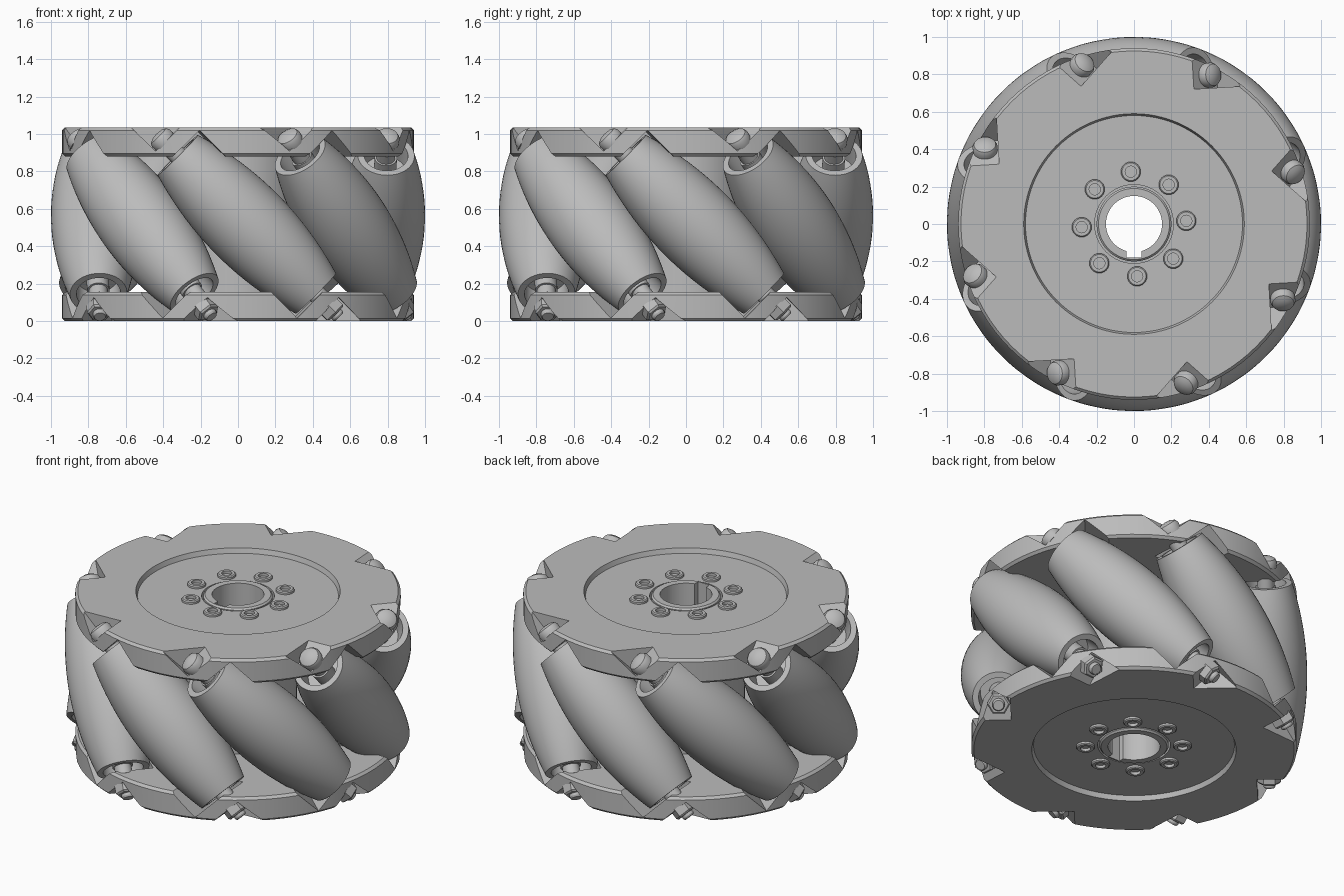
import bpy, bmesh
from math import radians, sqrt, cos, sin
from mathutils import Matrix, Vector

if "Cube" in bpy.data.objects:
    bpy.data.objects.remove(bpy.data.objects["Cube"], do_unlink=True)

HEIGHT = 1.035
MID = HEIGHT / 2
AXIS_R = 0.77          # distance from wheel axis to roller axis
COUNT = 8
OFFSET = radians(3.5)
STEP = radians(360 / COUNT)
ROLLER_END = 0.52

metal = bpy.data.materials.new("plain grey")
metal.use_nodes = True
grey = (0.5, 0.5, 0.5, 1)
metal.diffuse_color = grey
metal.node_tree.nodes["Principled BSDF"].inputs["Base Color"].default_value = grey

parts = []


def add_object(name, mesh, matrix=None):
    if not mesh.materials:
        mesh.materials.append(metal)
    obj = bpy.data.objects.new(name, mesh)
    bpy.context.collection.objects.link(obj)
    if matrix is not None:
        obj.matrix_world = matrix
    parts.append(obj)
    return obj


def finish(bm, name):
    bmesh.ops.remove_doubles(bm, verts=bm.verts, dist=1e-5)
    bmesh.ops.recalc_face_normals(bm, faces=bm.faces)
    mesh = bpy.data.meshes.new(name)
    bm.to_mesh(mesh)
    bm.free()
    return mesh


def lathe(name, profile, steps=48, closed=False):
    """Spin (radius, height) points around z."""
    bm = bmesh.new()
    verts = [bm.verts.new((r, 0, z)) for r, z in profile]
    edges = [bm.edges.new(pair) for pair in zip(verts, verts[1:])]
    if closed:
        edges.append(bm.edges.new((verts[-1], verts[0])))
    bmesh.ops.spin(bm, geom=verts + edges, axis=(0, 0, 1), cent=(0, 0, 0),
                   angle=radians(360), steps=steps)
    return finish(bm, name)


def add_box(bm, low, high, matrix=Matrix()):
    low, high = Vector(low), Vector(high)
    size = Matrix.Diagonal((*(high - low), 1))
    place = Matrix.Translation((low + high) / 2)
    bmesh.ops.create_cube(bm, size=1, matrix=matrix @ place @ size)


def cut(mesh, cutter_mesh):
    """Subtract one mesh from another and return the result."""
    base = bpy.data.objects.new("cut_base", mesh)
    tool = bpy.data.objects.new("cutter", cutter_mesh)
    for o in (base, tool):
        bpy.context.collection.objects.link(o)
    tool.hide_render = True
    mod = base.modifiers.new("cut", 'BOOLEAN')
    mod.object = tool
    mod.operation = 'DIFFERENCE'
    mod.solver = 'EXACT'
    mod.use_self = True
    graph = bpy.context.evaluated_depsgraph_get()
    graph.update()
    result = bpy.data.meshes.new_from_object(base.evaluated_get(graph))
    for o in (base, tool):
        bpy.data.objects.remove(o, do_unlink=True)
    return result


def bolt_frame(i):
    """x points outward, z runs up along the tilted bolt."""
    a = OFFSET + i * STEP
    x = Vector((cos(a), sin(a), 0))
    z = Vector((sin(a), -cos(a), 1)).normalized()
    y = z.cross(x)
    m = Matrix((x, y, z)).transposed().to_4x4()
    m.translation = x * AXIS_R + Vector((0, 0, MID))
    return m


# Side plates: a recessed disc with pockets for roller ends and bolt heads
bottom, top, floor = 0.88, HEIGHT, HEIGHT - 0.03
plate = lathe("plate", [(0.21, bottom), (0.925, bottom), (0.94, bottom + 0.015),
                        (0.94, top - 0.015), (0.925, top), (0.59, top),
                        (0.58, floor), (0.21, floor)], 96, closed=True)
pockets = bmesh.new()
for i in range(COUNT):
    frame = bolt_frame(i)
    add_box(pockets, (-0.17, -0.3, 0.3), (0.4, 0.17, 0.54), frame)
    add_box(pockets, (-0.07, -0.07, 0.623), (0.4, 0.2, 0.85), frame)
plate = cut(plate, finish(pockets, "pockets"))
outward = Vector((cos(OFFSET), sin(OFFSET), 0))
flip = (Matrix.Translation((0, 0, MID)) @ Matrix.Rotation(radians(180), 4, outward)
        @ Matrix.Translation((0, 0, -MID)))
add_object("top_plate", plate)
add_object("bottom_plate", plate, flip)

# Hub: wide body between the plates, narrow collars, keyed bore
low, high = HEIGHT - 0.885, 0.885
hub = lathe("hub", [(0, 0.02), (0.19, 0.02), (0.2, 0.03), (0.2, low), (0.34, low),
                    (0.34, high), (0.2, high), (0.2, HEIGHT - 0.03),
                    (0.19, HEIGHT - 0.02), (0, HEIGHT - 0.02)], 64)
bore = lathe("bore", [(0, -0.1), (0.15, -0.1), (0.15, 1.2), (0, 1.2)], 64)
hub = cut(hub, bore)
key = bmesh.new()
add_box(key, (-0.04, -0.18, -0.1), (0.04, 0, 1.2))
add_object("hub", cut(hub, finish(key, "keyway")))

# Hub screws on both sides
screw = lathe("hub_screw", [(0.053, -0.03), (0.053, 0.012), (0.047, 0.018),
                            (0.03, 0.018), (0.03, -0.01), (0, -0.01)], 24)
for i in range(COUNT):
    a = OFFSET + i * STEP
    place = Matrix.Translation((0.28 * cos(a), 0.28 * sin(a), floor))
    add_object("top_hub_screw", screw, place)
    add_object("bottom_hub_screw", screw, flip @ place)


# Roller: barrel whose outer line follows the unit wheel cylinder
def barrel_point(t):
    rho = sqrt(AXIS_R ** 2 + t * t / 2)
    d, slope = 1 - rho, -t / (2 * rho)
    return d * sqrt(1 - slope * slope), t - d * slope


barrel = []
for k in range(-14, 15):
    r, z = barrel_point(k / 14 * 0.478)
    barrel.append((r, z))
end = barrel[-1][1]
cup = [(0.118, end), (0.11, end - 0.12), (0.06, end - 0.12), (0.06, end - 0.02),
       (0.035, end - 0.02)]
roller = lathe("roller", [(r, -z) for r, z in reversed(cup)] + barrel + cup, 48)

# Bolt: shaft with spacers, rounded head at the top
bolt = lathe("bolt", [(0, -0.70), (0.03, -0.70), (0.036, -0.69), (0.036, -0.56),
                      (0.05, -0.56), (0.05, -0.48), (0.036, -0.48), (0.036, 0.48),
                      (0.05, 0.48), (0.05, 0.56), (0.036, 0.56), (0.036, 0.615),
                      (0.065, 0.615), (0.067, 0.65), (0.058, 0.668),
                      (0.035, 0.68), (0, 0.684)], 32)
nut = lathe("nut", [(0.036, -0.615), (0.068, -0.615), (0.068, -0.665),
                    (0.058, -0.675), (0.036, -0.675)], 6)
for i in range(COUNT):
    frame = bolt_frame(i)
    add_object("roller", roller, frame)
    add_object("roller_bolt", bolt, frame)
    add_object("bolt_nut", nut, frame)

# Smooth curved surfaces, keep edges crisp
bpy.ops.object.select_all(action='DESELECT')
for obj in parts:
    obj.select_set(True)
bpy.context.view_layer.objects.active = parts[0]
bpy.ops.object.shade_smooth_by_angle(angle=radians(30))
